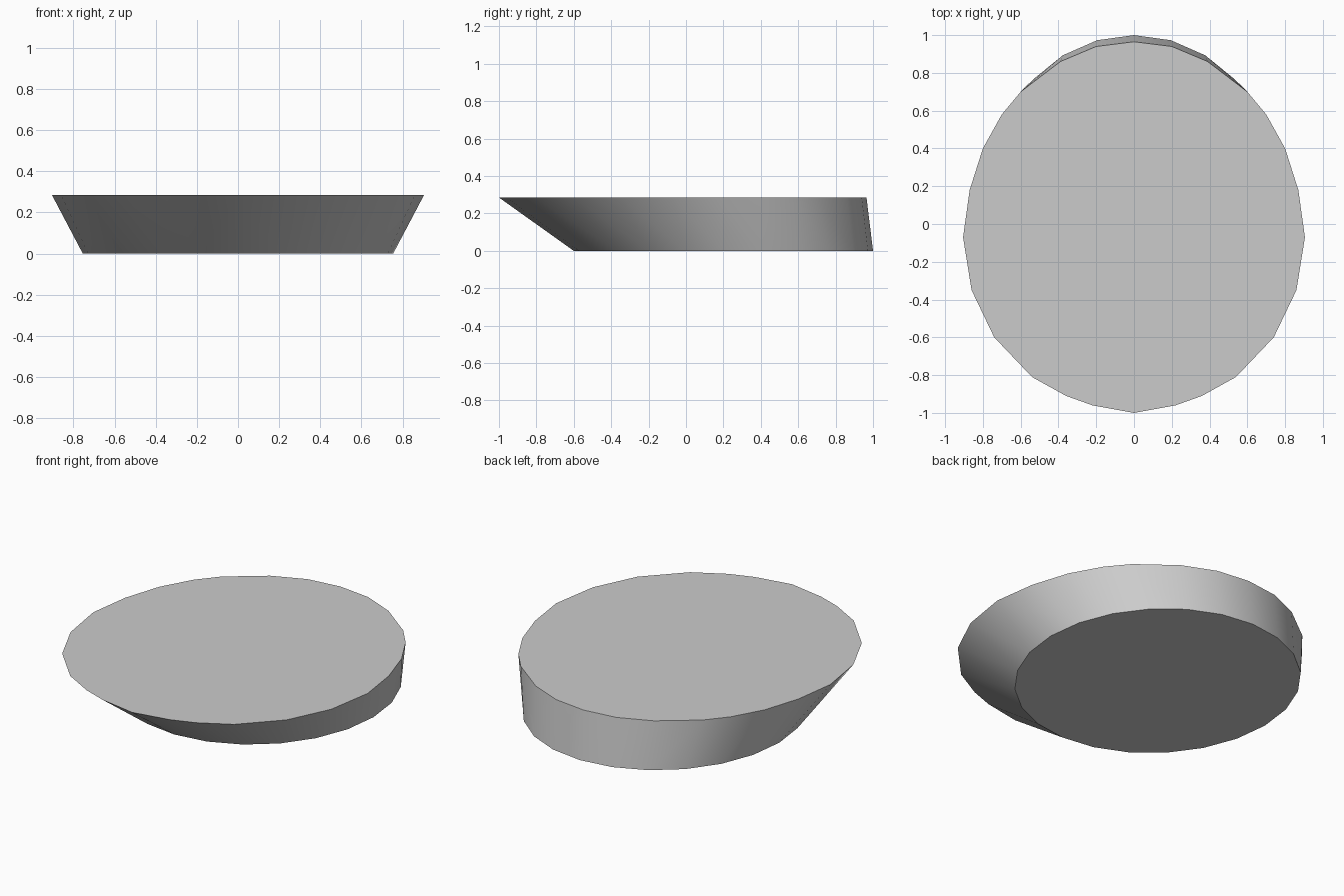
import bpy, bmesh, math

if "Cube" in bpy.data.objects:
    bpy.data.objects.remove(bpy.data.objects["Cube"])

HEIGHT = 0.285

# Right half of the top outline, back to front (mirrored for the left half)
half = [(0, 0.965), (0.2, 0.94), (0.39, 0.86), (0.6, 0.7), (0.7, 0.58),
        (0.8, 0.4), (0.87, 0.18), (0.905, -0.07), (0.86, -0.35),
        (0.74, -0.6), (0.54, -0.81), (0.36, -0.91), (0.22, -0.96), (0, -1.0)]
top = half + [(-x, y) for x, y in half[-2:0:-1]]

# Smaller oval base, shifted to the back
SIDES = 24
base = [(0.755 * math.sin(2 * math.pi * i / SIDES),
         0.2 + 0.8 * math.cos(2 * math.pi * i / SIDES)) for i in range(SIDES)]

# Slanted wall spans the two outlines
bm = bmesh.new()
for outline, z in ((base, 0), (top, HEIGHT)):
    for x, y in outline:
        bm.verts.new((x, y, z))
bmesh.ops.convex_hull(bm, input=bm.verts[:])

# Merge the flat caps into single faces
for z in (0, HEIGHT):
    cap = [f for f in bm.faces if all(abs(v.co.z - z) < 1e-5 for v in f.verts)]
    bmesh.ops.dissolve_faces(bm, faces=cap)
bmesh.ops.recalc_face_normals(bm, faces=bm.faces[:])

mesh = bpy.data.meshes.new("slanted_oval_block")
bm.to_mesh(mesh)
bm.free()
block = bpy.data.objects.new("slanted_oval_block", mesh)
bpy.context.collection.objects.link(block)

# Smooth wall with crisp rims
bpy.context.view_layer.objects.active = block
block.select_set(True)
bpy.ops.object.shade_smooth_by_angle(angle=math.radians(30))
